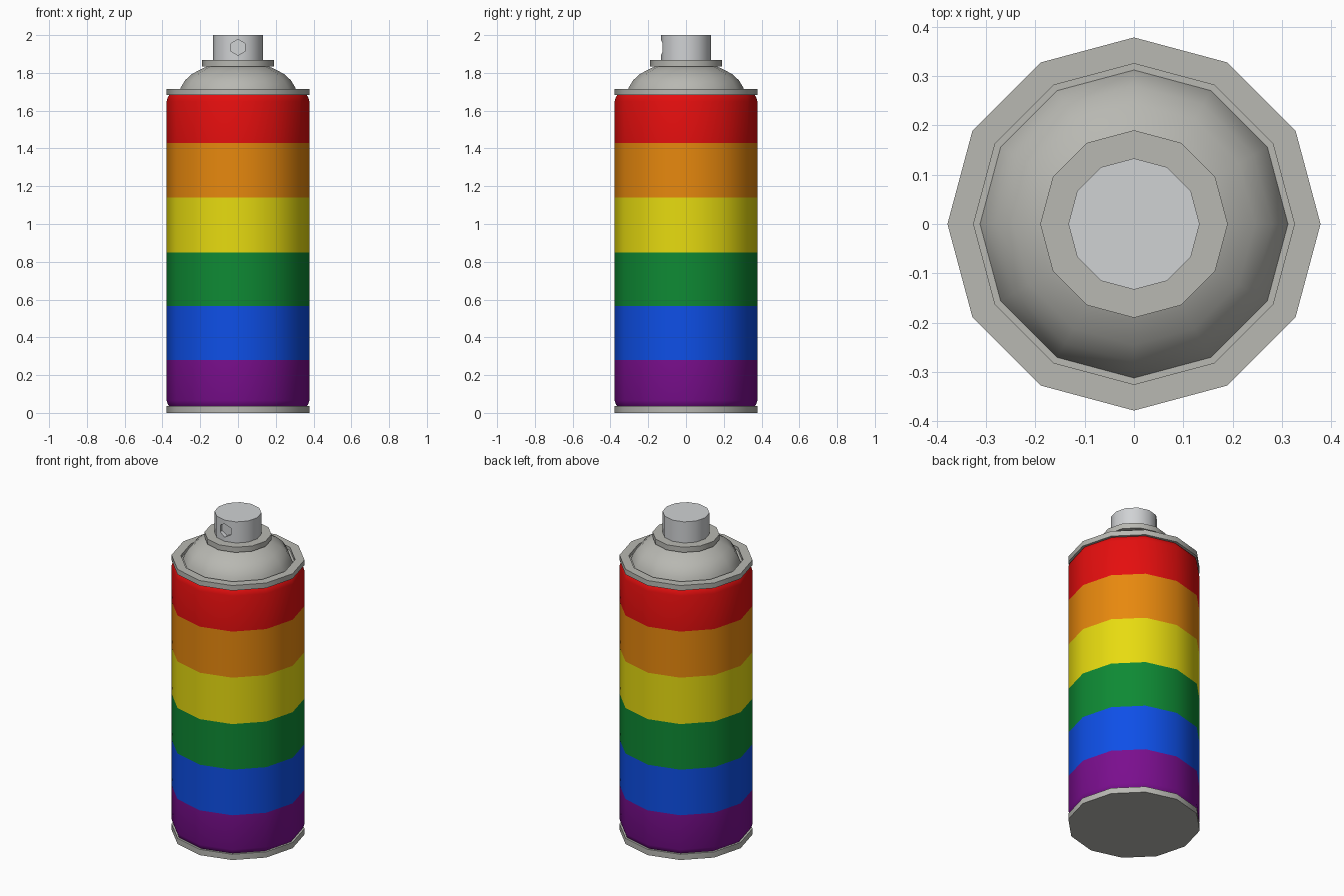
import bpy, bmesh, math

if "Cube" in bpy.data.objects:
    bpy.data.objects.remove(bpy.data.objects["Cube"])

SIDES = 12


def material(name, rgb):
    lin = [((c / 255 + 0.055) / 1.055) ** 2.4 if c > 10 else c / 255 / 12.92 for c in rgb]
    m = bpy.data.materials.new(name)
    m.diffuse_color = (*lin, 1)
    m.use_nodes = True
    m.node_tree.nodes["Principled BSDF"].inputs["Base Color"].default_value = m.diffuse_color
    return m


metal = material("metal grey", (184, 184, 178))
plastic = material("nozzle grey", (208, 210, 212))
bands = [material(n, c) for n, c in (
    ("purple", (122, 14, 142)), ("blue", (14, 80, 234)), ("green", (14, 138, 52)),
    ("yellow", (234, 222, 16)), ("orange", (234, 138, 14)), ("red", (228, 14, 14)))]


def lathe(name, profile, mats, loop=False):
    """Revolve (radius, z) points; open profiles get flat end caps."""
    bm = bmesh.new()
    rings = [[bm.verts.new((r * math.cos(2 * math.pi * i / SIDES),
                            r * math.sin(2 * math.pi * i / SIDES), z))
              for i in range(SIDES)] for r, z in profile]
    pairs = list(zip(rings, rings[1:]))
    if loop:
        pairs.append((rings[-1], rings[0]))
    else:
        bm.faces.new(rings[0])
        bm.faces.new(rings[-1])
    for a, b in pairs:
        for i in range(SIDES):
            j = (i + 1) % SIDES
            bm.faces.new((a[i], a[j], b[j], b[i]))
    bmesh.ops.recalc_face_normals(bm, faces=bm.faces)
    me = bpy.data.meshes.new(name)
    bm.to_mesh(me)
    bm.free()
    for m in mats:
        me.materials.append(m)
    ob = bpy.data.objects.new(name, me)
    bpy.context.collection.objects.link(ob)
    return ob


def activate(ob):
    bpy.ops.object.select_all(action='DESELECT')
    ob.select_set(True)
    bpy.context.view_layer.objects.active = ob


# striped can body
cuts = [0.28, 0.565, 0.85, 1.14, 1.428]
body = lathe("can_body",
             [(0.355, 0.025), (0.37, 0.042), (0.378, 0.065)] + [(0.378, z) for z in cuts]
             + [(0.378, 1.65), (0.37, 1.675), (0.355, 1.692)], bands)
for p in body.data.polygons:
    p.material_index = sum(p.center.z > z for z in cuts)
body.data.polygons[1].material_index = len(bands) - 1

# rims, shoulder and collar
bottom = lathe("bottom_rim", [(0.378, 0), (0.378, 0.036)], [metal])
top = lathe("top_rim", [(0.378, 1.684), (0.378, 1.716), (0.325, 1.716), (0.325, 1.684)],
            [metal], loop=True)
dome = lathe("shoulder_dome",
             [(0.34, 1.686), (0.34, 1.696), (0.312, 1.696), (0.302, 1.725), (0.28, 1.761),
              (0.245, 1.793), (0.20, 1.818), (0.15, 1.84)], [metal])
collar = lathe("valve_collar", [(0.19, 1.835), (0.19, 1.868)], [metal])

# spray nozzle with hexagonal recess at the front
nozzle = lathe("spray_nozzle", [(0.133, 1.86), (0.133, 2.0)], [plastic])
bpy.ops.mesh.primitive_cylinder_add(vertices=6, radius=0.042, depth=0.1,
                                    location=(0, -0.155, 1.935),
                                    rotation=(math.pi / 2, 0, 0))
cutter = bpy.context.object
cutter.name = "nozzle_cutter"
cutter.hide_render = True
cutter.data.materials.append(plastic)
activate(nozzle)
mod = nozzle.modifiers.new("hole", 'BOOLEAN')
mod.operation = 'DIFFERENCE'
mod.solver = 'EXACT'
mod.object = cutter
bpy.ops.object.modifier_apply(modifier=mod.name)
bpy.data.objects.remove(cutter)

for ob in (body, bottom, top, dome, collar, nozzle):
    activate(ob)
    bpy.ops.object.shade_smooth_by_angle(angle=math.radians(40))
